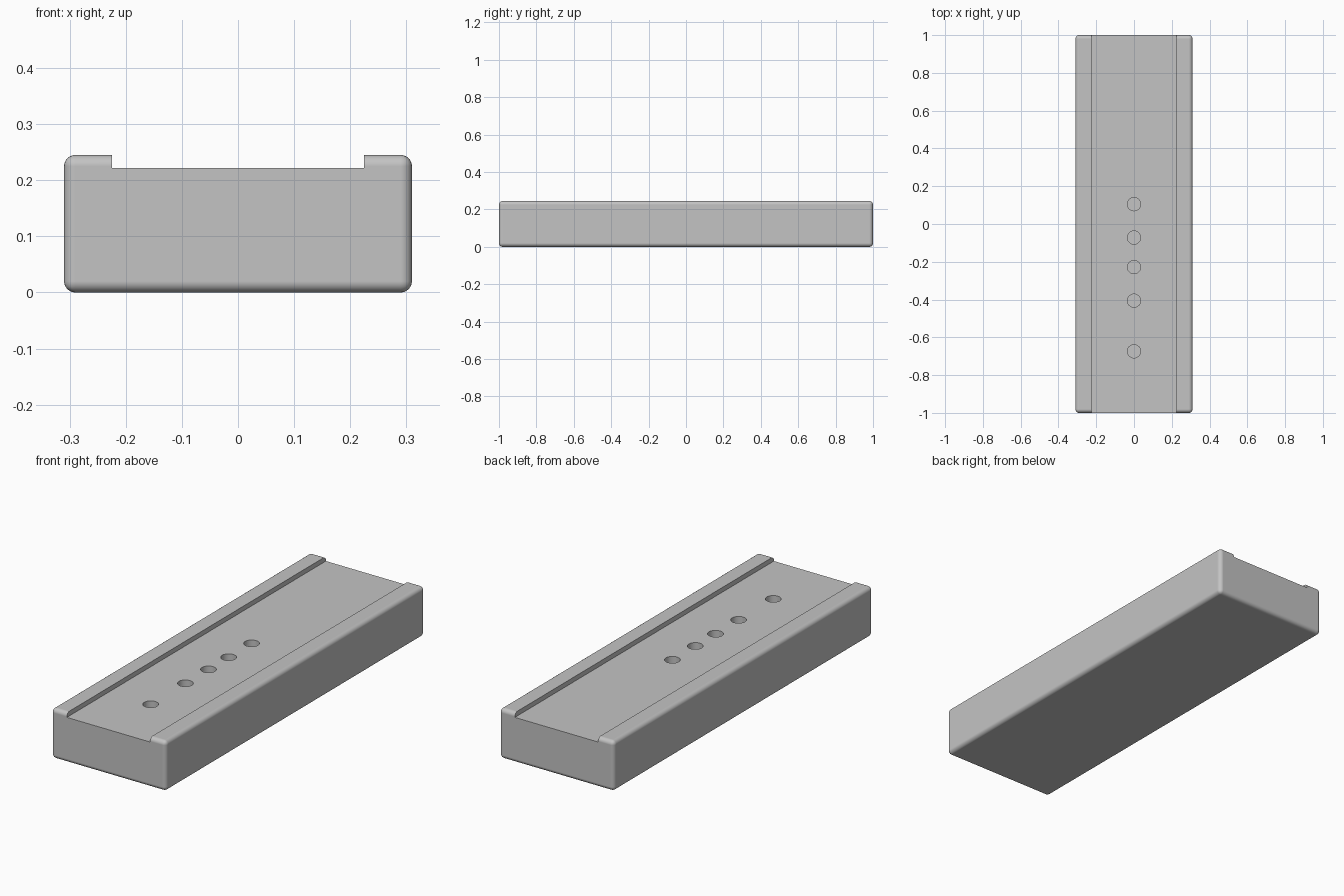
import bpy
import bmesh
import math
from mathutils import Matrix

default = bpy.data.objects.get("Cube")
if default:
    bpy.data.objects.remove(default, do_unlink=True)

WIDTH, LENGTH, HEIGHT = 0.62, 2.0, 0.245
FLOOR_Z, CHANNEL_WIDTH = 0.222, 0.45
HOLE_RADIUS, HOLE_DEPTH = 0.035, 0.1
HOLE_POSITIONS = (0.105, -0.072, -0.228, -0.406, -0.674)

grey = bpy.data.materials.new("plain_grey")
grey.use_nodes = True
colour = (0.55, 0.55, 0.55, 1)
grey.diffuse_color = colour
grey.node_tree.nodes["Principled BSDF"].inputs["Base Color"].default_value = colour


def make_object(name, bm):
    mesh = bpy.data.meshes.new(name)
    bm.to_mesh(mesh)
    bm.free()
    mesh.materials.append(grey)
    obj = bpy.data.objects.new(name, mesh)
    bpy.context.collection.objects.link(obj)
    return obj


def box(name, size, z_bottom):
    bm = bmesh.new()
    place = Matrix.Translation((0, 0, z_bottom + size[2] / 2)) @ Matrix.Diagonal((*size, 1))
    bmesh.ops.create_cube(bm, size=1, matrix=place)
    return make_object(name, bm)


def activate(obj):
    bpy.ops.object.select_all(action="DESELECT")
    obj.select_set(True)
    bpy.context.view_layer.objects.active = obj


def cut(obj, cutter):
    cutter.hide_render = True
    mod = obj.modifiers.new("cut", "BOOLEAN")
    mod.operation = "DIFFERENCE"
    mod.solver = "EXACT"
    mod.object = cutter
    activate(obj)
    bpy.ops.object.modifier_apply(modifier=mod.name)
    bpy.data.objects.remove(cutter, do_unlink=True)


# Rounded block
block = box("channelled_block", (WIDTH, LENGTH, HEIGHT), 0)
bevel = block.modifiers.new("rounded_edges", "BEVEL")
bevel.width = 0.02
bevel.segments = 6
activate(block)
bpy.ops.object.modifier_apply(modifier=bevel.name)

# Shallow channel that leaves a rail along each side
cut(block, box("channel_cutter", (CHANNEL_WIDTH, LENGTH + 0.2, 0.1), FLOOR_Z))

# Row of blind round holes
holes = bmesh.new()
for y in HOLE_POSITIONS:
    bmesh.ops.create_cone(holes, cap_ends=True, segments=48, radius1=HOLE_RADIUS,
                          radius2=HOLE_RADIUS, depth=HOLE_DEPTH * 2,
                          matrix=Matrix.Translation((0, y, FLOOR_Z)))
cut(block, make_object("hole_cutter", holes))

# Smooth rounded edges, flat main faces
activate(block)
bpy.ops.object.shade_smooth_by_angle(angle=math.radians(30))
normals = block.modifiers.new("flat_face_normals", "WEIGHTED_NORMAL")
normals.keep_sharp = True
